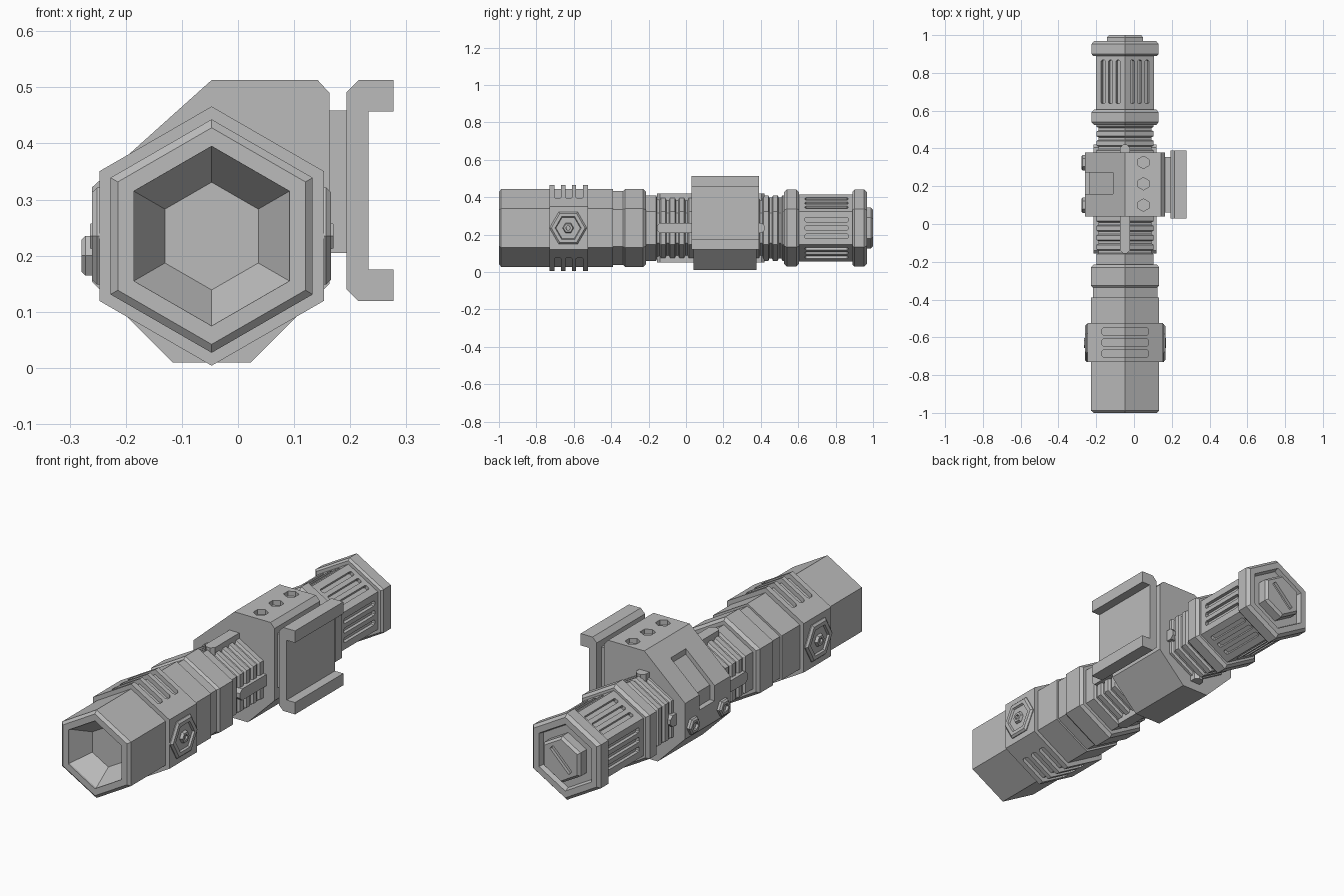
import bpy, bmesh, math
from mathutils import Matrix, Vector

if "Cube" in bpy.data.objects:
    bpy.data.objects.remove(bpy.data.objects["Cube"], do_unlink=True)

CX, CZ = -0.047, 0.235          # long axis of the torch
AXIS = (CX, 0, CZ)

grey = bpy.data.materials.new("plain_grey")
grey.use_nodes = True
grey.diffuse_color = (0.5, 0.5, 0.5, 1)
grey.node_tree.nodes["Principled BSDF"].inputs["Base Color"].default_value = (0.5, 0.5, 0.5, 1)


def finish(name, bm):
    bmesh.ops.recalc_face_normals(bm, faces=bm.faces)
    mesh = bpy.data.meshes.new(name)
    bm.to_mesh(mesh)
    bm.free()
    mesh.materials.append(grey)
    obj = bpy.data.objects.new(name, mesh)
    bpy.context.scene.collection.objects.link(obj)
    return obj


def place(axis, u, v, w):
    return {"x": (w, u, v), "y": (u, w, v), "z": (u, v, w)}[axis]


def turned(name, profile, axis="y", centre=AXIS, start=30, side=1):
    """Six-sided lathe; profile holds (distance along axis, radius)."""
    bm = bmesh.new()
    rings = []
    for d, r in profile:
        n = 6 if r > 0 else 1
        ring = []
        for k in range(n):
            t = math.radians(start + 60 * k)
            p = place(axis, r * math.cos(t), r * math.sin(t), d * side)
            ring.append(bm.verts.new(Vector(p) + Vector(centre)))
        rings.append(ring)
    for a, b in zip(rings, rings[1:]):
        for k in range(6):
            j = (k + 1) % 6
            if len(a) == 1:
                bm.faces.new((a[0], b[k], b[j]))
            elif len(b) == 1:
                bm.faces.new((a[k], a[j], b[0]))
            else:
                bm.faces.new((a[k], a[j], b[j], b[k]))
    return finish(name, bm)


def prism(name, pts, axis, lo, hi, centre=(0, 0, 0)):
    bm = bmesh.new()
    ends = [[bm.verts.new(Vector(place(axis, u, v, w)) + Vector(centre)) for u, v in pts]
            for w in (lo, hi)]
    bm.faces.new(ends[0])
    bm.faces.new(ends[1])
    for k in range(len(pts)):
        j = (k + 1) % len(pts)
        bm.faces.new((ends[0][k], ends[0][j], ends[1][j], ends[1][k]))
    return finish(name, bm)


def slab(u, v, c):
    """Rectangle outline with clipped corners."""
    return [(-u, c - v), (c - u, -v), (u - c, -v), (u, c - v),
            (u, v - c), (u - c, v), (c - u, v), (-u, v - c)]


def cut(obj, cutters):
    for c in cutters:
        c.hide_render = True
        mod = obj.modifiers.new("cut", "BOOLEAN")
        mod.operation, mod.solver, mod.object = "DIFFERENCE", "EXACT", c
    bpy.context.view_layer.update()
    mesh = bpy.data.meshes.new_from_object(obj.evaluated_get(bpy.context.evaluated_depsgraph_get()))
    obj.modifiers.clear()
    obj.data = mesh
    for c in cutters:
        bpy.data.objects.remove(c, do_unlink=True)


# Lamp head with a tapered reflector cup
turned("lamp_head", [(-0.90, 0), (-0.90, 0.096), (-0.99, 0.16), (-1, 0.16), (-1, 0.193),
                     (-0.988, 0.208), (-0.39, 0.208), (-0.39, 0.197), (-0.3, 0.197), (-0.3, 0)])

# Raised band with three slots across top and bottom
band = turned("slotted_band", [(-0.73, 0), (-0.73, 0.231), (-0.525, 0.231), (-0.525, 0)])
cut(band, [prism("slot_cutter", slab(0.125, 0.018, 0.008), "z", -0.4, 0.4, (CX, y, CZ))
           for y in (-0.685, -0.627, -0.569)])

# Side switches
for side, label in ((1, "left"), (-1, "right")):
    turned(label + "_switch", [(0.15, 0), (0.15, 0.1), (0.204, 0.1), (0.213, 0.09), (0.213, 0.07),
                               (0.204, 0.065), (0.204, 0.03), (0.217, 0.025), (0.217, 0.013),
                               (0.208, 0.012), (0.208, 0)], "x", (CX, -0.63, CZ), 0, side)

# Rings around the body
for name, lo, hi, r in (("neck_ring", -0.34, -0.215, 0.208), ("grip_ring", 0.525, 0.605, 0.205)):
    turned(name, [(lo, 0), (lo, r - 0.014), (lo + 0.014, r), (hi - 0.014, r), (hi, r - 0.014), (hi, 0)])

# Ribbed tube
ribs = [(-0.25, 0), (-0.25, 0.175)]
for k in range(14):
    y = -0.16 + 0.05 * k
    ribs += [(y, 0.175), (y + 0.006, 0.162), (y + 0.019, 0.162), (y + 0.025, 0.175)]
turned("ribbed_tube", ribs + [(0.55, 0.175), (0.55, 0)])

# Straight rails along the tube
prism("top_and_bottom_rails", slab(0.026, 0.288, 0.016), "z", -0.185, 0.185, (CX, 0.132, CZ))
prism("side_rails", slab(0.288, 0.027, 0.016), "x", -0.167, 0.167, (CX, 0.132, CZ))

# Rear grip with three grooves in each face
grip = turned("rear_grip", [(0.58, 0), (0.58, 0.178), (0.91, 0.178), (0.91, 0)])
grooves = []
for k in range(6):
    for off in (-0.045, 0, 0.045):
        c = prism("groove_cutter", slab(0.115, 0.012, 0.005), "x", 0.138, 0.2)
        c.data.transform(Matrix.Translation((CX, 0.752, CZ)) @ Matrix.Rotation(math.radians(60 * k), 4, "Y")
                         @ Matrix.Translation((0, 0, off)))
        grooves.append(c)
cut(grip, grooves)

# End cap and its slotted button
turned("end_cap", [(0.89, 0), (0.89, 0.195), (0.9, 0.205), (0.953, 0.205), (0.968, 0.19),
                   (0.968, 0.158), (0.945, 0.15), (0.945, 0)])
button = turned("end_button", [(0.92, 0), (0.92, 0.11), (0.988, 0.11), (1, 0.098), (1, 0)])
slot = prism("button_cutter", slab(0.07, 0.012, 0.002), "y", 0.985, 1.1)
slot.data.transform(Matrix.Translation(AXIS) @ Matrix.Rotation(math.radians(-45), 4, "Y"))
cut(button, [slot])

# Mount block
block = prism("mount_block", [(-0.047, 0.513), (0.142, 0.513), (0.163, 0.49), (0.163, 0.15),
                              (0.023, 0.01), (-0.117, 0.01), (-0.26, 0.153), (-0.26, 0.322)],
              "y", 0.04, 0.378)
cutters = [turned("socket_cutter", [(0.49, 0), (0.49, 0.033), (0.6, 0.033), (0.6, 0)],
                  "z", (0.05, y, 0), 30) for y in (0.1, 0.213, 0.326)]
# Channel running down the sloped face and over the edge
cutters.append(prism("channel_cutter", [(-0.11, 0.6), (-0.11, 0.43), (-0.235, 0.318), (-0.235, 0.25),
                                        (-0.4, 0.25), (-0.4, 0.6)], "y", 0.158, 0.272))
cut(block, cutters)

# Clamp screws on the block
for y, label in ((0.1, "front"), (0.325, "rear")):
    turned(label + "_clamp_screw", [(-0.02, 0), (-0.02, 0.041), (0.012, 0.041), (0.019, 0.033),
                                    (0.019, 0.02), (0.008, 0.018), (0.008, 0)],
           "x", (-0.26, y, 0.2), 0, -1)

# Side rail clamp and its spacer
prism("clamp_spacer", [(0.15, 0.205), (0.2, 0.205), (0.2, 0.459), (0.15, 0.459)], "y", 0.06, 0.355)
half = [(0.233, 0.141), (0.277, 0.141), (0.277, 0.197), (0.215, 0.197), (0.193, 0.175)]
prism("rail_clamp", [(x, 0.316 + z) for x, z in half] + [(x, 0.316 - z) for x, z in reversed(half)],
      "y", 0.03, 0.39)
